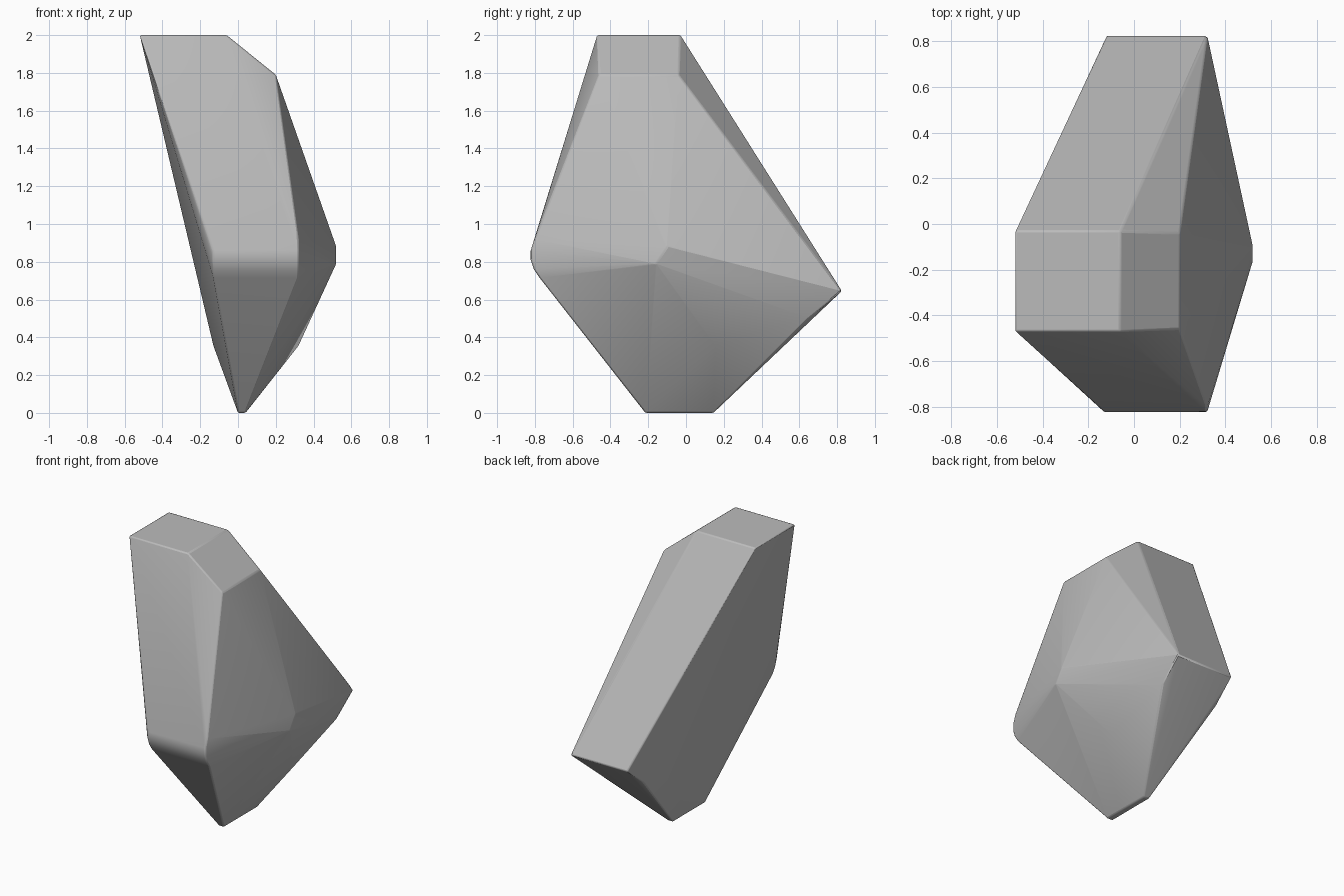
import bpy
import bmesh
import math
from mathutils import Vector

default_cube = bpy.data.objects.get("Cube")
if default_cube:
    bpy.data.objects.remove(default_cube, do_unlink=True)


def make_material(name, colour):
    material = bpy.data.materials.new(name)
    material.use_nodes = True
    material.diffuse_color = colour
    shader = material.node_tree.nodes["Principled BSDF"]
    shader.inputs["Base Color"].default_value = colour
    return material


def bar(left, right, y, z):
    """Two corners that share a depth and a height."""
    return [Vector((left, y, z)), Vector((right, y, z))]


def build_rock(name, corners, material):
    """Wrap the corners in a convex skin with softened edges."""
    mesh = bpy.data.meshes.new(name)
    bm = bmesh.new()
    for corner in corners:
        bm.verts.new(corner)
    hull = bmesh.ops.convex_hull(bm, input=bm.verts[:])
    unused = [e for e in hull["geom_interior"] if isinstance(e, bmesh.types.BMVert)]
    bmesh.ops.delete(bm, geom=unused, context="VERTS")
    bmesh.ops.dissolve_limit(bm, angle_limit=math.radians(2),
                             verts=bm.verts[:], edges=bm.edges[:])
    bmesh.ops.recalc_face_normals(bm, faces=bm.faces[:])
    bm.to_mesh(mesh)
    bm.free()
    mesh.materials.append(material)
    rock = bpy.data.objects.new(name, mesh)
    bpy.context.collection.objects.link(rock)
    bevel = rock.modifiers.new("soft edges", "BEVEL")
    bevel.width = 0.008
    bevel.segments = 2
    bevel.limit_method = "ANGLE"
    bevel.angle_limit = math.radians(28)
    bpy.ops.object.select_all(action="DESELECT")
    rock.select_set(True)
    bpy.context.view_layer.objects.active = rock
    bpy.ops.object.shade_smooth_by_angle(angle=math.radians(24))
    return rock


corners = []

# Flat top and its sloping shoulder
for y in (-0.47, -0.03):
    corners += bar(-0.52, -0.06, y, 2)
corners += [Vector((0.2, y, 1.79)) for y in (-0.46, -0.04)]

# Rounded front ridge
for y, z in ((-0.8, 0.92), (-0.822, 0.86), (-0.822, 0.81), (-0.805, 0.76), (-0.775, 0.715)):
    corners += bar(-0.13, 0.32, y, z)

# Sharp back ridge and the edge under it
corners += bar(-0.12, 0.32, 0.825, 0.645)
corners += bar(-0.13, 0.31, 0.65, 0.5)

# Side peak
corners += [Vector((0.52, -0.16, 0.79)), Vector((0.52, -0.1, 0.88))]

# Lower flanks and narrow foot
corners += bar(-0.13, 0.32, 0.155, 0.355)
for y in (-0.215, 0.145):
    corners += bar(0, 0.04, y, 0)

stone = make_material("grey stone", (0.5, 0.5, 0.5, 1))
build_rock("rock", corners, stone)
